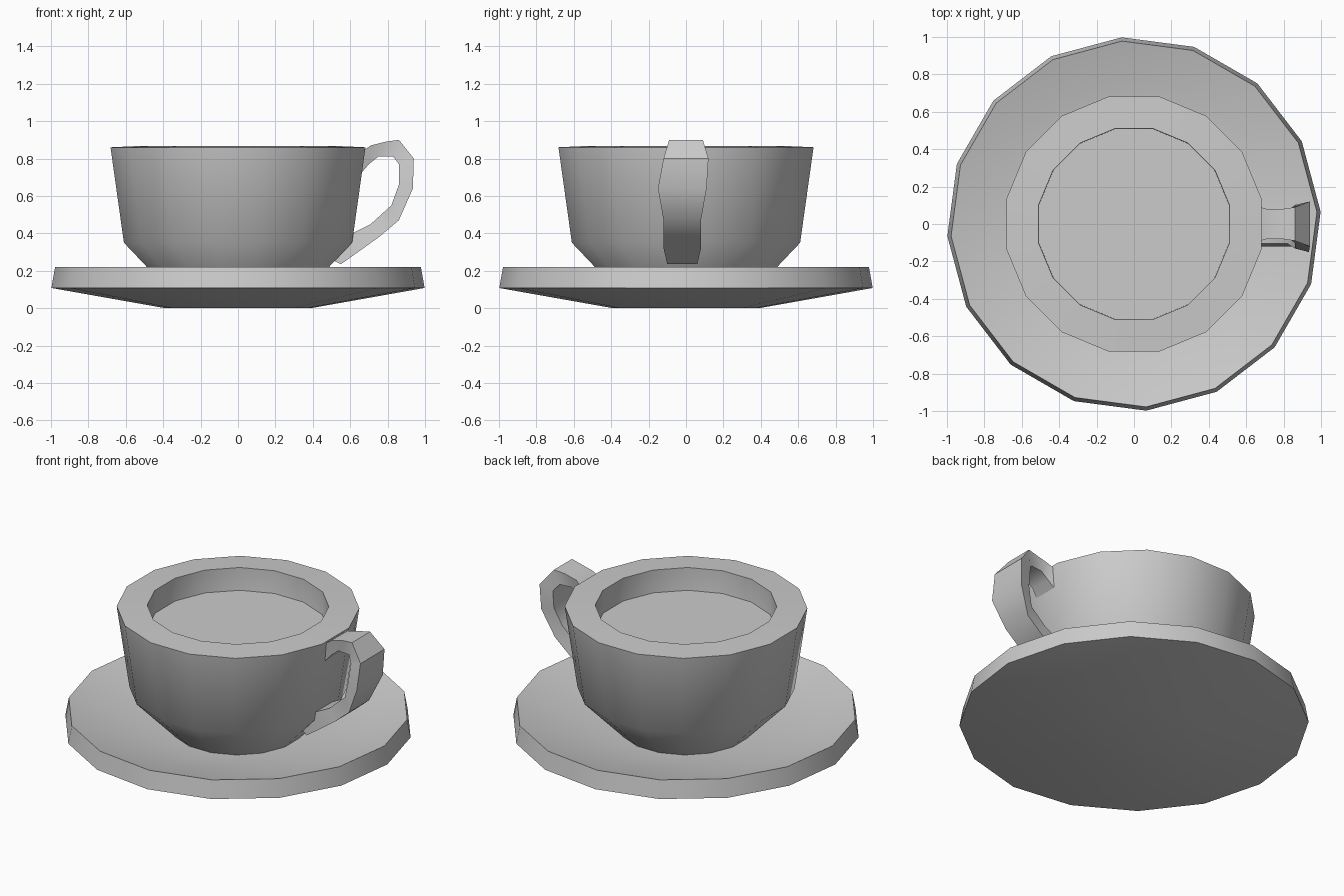
import bpy, bmesh, math

if "Cube" in bpy.data.objects:
    bpy.data.objects.remove(bpy.data.objects["Cube"])

mat = bpy.data.materials.new("plain grey")
mat.diffuse_color = (0.6, 0.6, 0.6, 1)
mat.use_nodes = True
mat.node_tree.nodes["Principled BSDF"].inputs["Base Color"].default_value = mat.diffuse_color


def finish(name, bm, angle):
    bmesh.ops.recalc_face_normals(bm, faces=bm.faces)
    me = bpy.data.meshes.new(name)
    bm.to_mesh(me)
    bm.free()
    me.materials.append(mat)
    ob = bpy.data.objects.new(name, me)
    bpy.context.collection.objects.link(ob)
    bpy.ops.object.select_all(action='DESELECT')
    ob.select_set(True)
    bpy.context.view_layer.objects.active = ob
    bpy.ops.object.shade_smooth_by_angle(angle=math.radians(angle))
    return ob


def skin(name, rings, angle):
    """Join consecutive rings of points and cap both ends."""
    bm = bmesh.new()
    rings = [[bm.verts.new(p) for p in ring] for ring in rings]
    n = len(rings[0])
    for a, b in zip(rings, rings[1:]):
        for i in range(n):
            j = (i + 1) % n
            bm.faces.new((a[i], a[j], b[j], b[i]))
    bm.faces.new(rings[0])
    bm.faces.new(rings[-1])
    return finish(name, bm, angle)


def lathe(name, profile, turn, angle=40, sides=16):
    steps = [math.radians(turn) + 2 * math.pi * i / sides for i in range(sides)]
    return skin(name, [[(r * math.cos(t), r * math.sin(t), z) for t in steps]
                       for r, z in profile], angle)


# Saucer: shallow cone below, upright edge, dished top
lathe("saucer", [(0.39, 0), (1.0, 0.108), (0.98, 0.22), (0.77, 0.16),
                 (0.42, 0.105)], 3.75, 28)

# Cup: thick-walled bowl
lathe("cup", [(0.385, 0.105), (0.622, 0.35), (0.695, 0.86), (0.52, 0.868),
              (0.515, 0.55), (0.40, 0.30)], 11.25)

# Drink filling the cup near the brim
lathe("drink", [(0.525, 0.68), (0.53, 0.725)], 11.25)

# Handle: outer x, z, inner x, z, half width, sideways shift
stations = [
    (0.64, 0.82, 0.64, 0.70, 0.10, 0.0),
    (0.71, 0.87, 0.70, 0.77, 0.08, 0.0),
    (0.79, 0.89, 0.75, 0.81, 0.08, 0.0),
    (0.86, 0.90, 0.83, 0.81, 0.09, 0.0),
    (0.94, 0.80, 0.86, 0.77, 0.12, 0.0),
    (0.935, 0.64, 0.86, 0.66, 0.13, -0.02),
    (0.86, 0.47, 0.82, 0.55, 0.10, -0.02),
    (0.76, 0.385, 0.71, 0.45, 0.10, -0.02),
    (0.67, 0.32, 0.61, 0.40, 0.10, -0.02),
    (0.55, 0.235, 0.50, 0.26, 0.08, -0.02),
]
skin("handle", [[(ox, s - w, oz), (ox, s + w, oz),
                 (ix, s + w * 0.85, iz), (ix, s - w * 0.85, iz)]
                for ox, oz, ix, iz, w, s in stations], 40)
